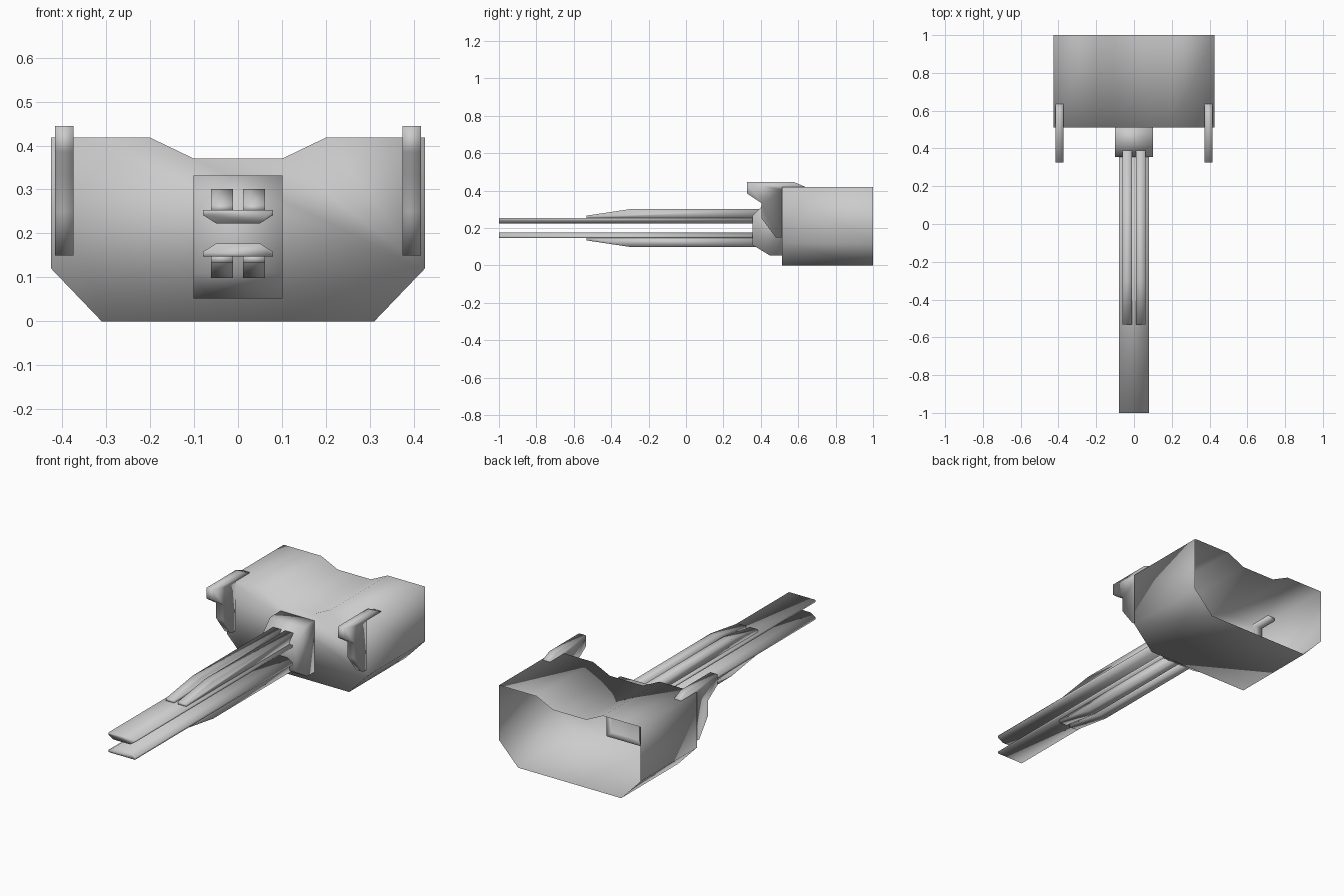
import bpy, bmesh

if "Cube" in bpy.data.objects:
    bpy.data.objects.remove(bpy.data.objects["Cube"])


def prism(name, profile, axis, start, end, open_end=False):
    """Extrude a 2D profile: axis 'y' uses (x, z) points, axis 'x' uses (y, z) points."""
    def place(p, d):
        return (p[0], d, p[1]) if axis == 'y' else (d, p[0], p[1])
    bm = bmesh.new()
    a = [bm.verts.new(place(p, start)) for p in profile]
    b = [bm.verts.new(place(p, end)) for p in profile]
    n = len(profile)
    bm.faces.new(a)
    back = bm.faces.new(b)
    for i in range(n):
        j = (i + 1) % n
        bm.faces.new((a[i], a[j], b[j], b[i]))
    bmesh.ops.recalc_face_normals(bm, faces=bm.faces[:])
    if open_end:
        bmesh.ops.delete(bm, geom=[back], context='FACES_ONLY')
    for f in bm.faces:
        f.smooth = True
    mesh = bpy.data.meshes.new(name)
    bm.to_mesh(mesh)
    bm.free()
    obj = bpy.data.objects.new(name, mesh)
    bpy.context.collection.objects.link(obj)
    return obj


def flip(profile, about=0.2):
    """Reflect a profile vertically about the gun's centre line."""
    return [(u, 2 * about - z) for u, z in profile]


# Turret housing: notched, chamfered shell with an open back
half = [(0.1, 0.37), (0.2, 0.418), (0.425, 0.418), (0.425, 0.12), (0.31, 0)]
housing = half + [(-x, z) for x, z in reversed(half)]
prism("turret_housing", housing, 'y', 0.512, 1.0, open_end=True)

# Gun mount: tapered block through the front wall, inset panel at its rear
mount = prism("gun_mount", [(0.355, 0.11), (0.45, 0.052), (0.54, 0.052),
                            (0.54, 0.332), (0.42, 0.332), (0.355, 0.265)],
              'x', -0.101, 0.101)
bm = bmesh.new()
bm.from_mesh(mount.data)
rear = [f for f in bm.faces if f.calc_center_median().y > 0.535]
bmesh.ops.inset_region(bm, faces=rear, thickness=0.025, depth=-0.02)
bm.to_mesh(mount.data)
bm.free()

# Twin rails and the bars lying on them, mirrored above and below the bore
rail = [(-0.08, 0.253), (0.08, 0.253), (0.08, 0.242),
        (0.05, 0.223), (-0.05, 0.223), (-0.08, 0.242)]
bar = [(0.412, 0.25), (0.412, 0.301), (-0.3, 0.301), (-0.533, 0.266), (-0.533, 0.25)]
for level, shape in (("upper", lambda p: p), ("lower", flip)):
    prism(level + "_rail", shape(rail), 'y', -1.0, 0.37)
    for side, s in (("left", -1), ("right", 1)):
        prism(f"{level}_{side}_bar", shape(bar), 'x', s * 0.011, s * 0.061)

# Hooked side brackets that wrap over the front top corners
bracket = [(0.325, 0.385), (0.405, 0.332), (0.405, 0.25), (0.48, 0.15), (0.535, 0.15),
           (0.535, 0.40), (0.635, 0.40), (0.635, 0.421), (0.58, 0.445), (0.325, 0.445)]
for side, s in (("left", -1), ("right", 1)):
    prism(side + "_bracket", bracket, 'x', s * 0.374, s * 0.416)
